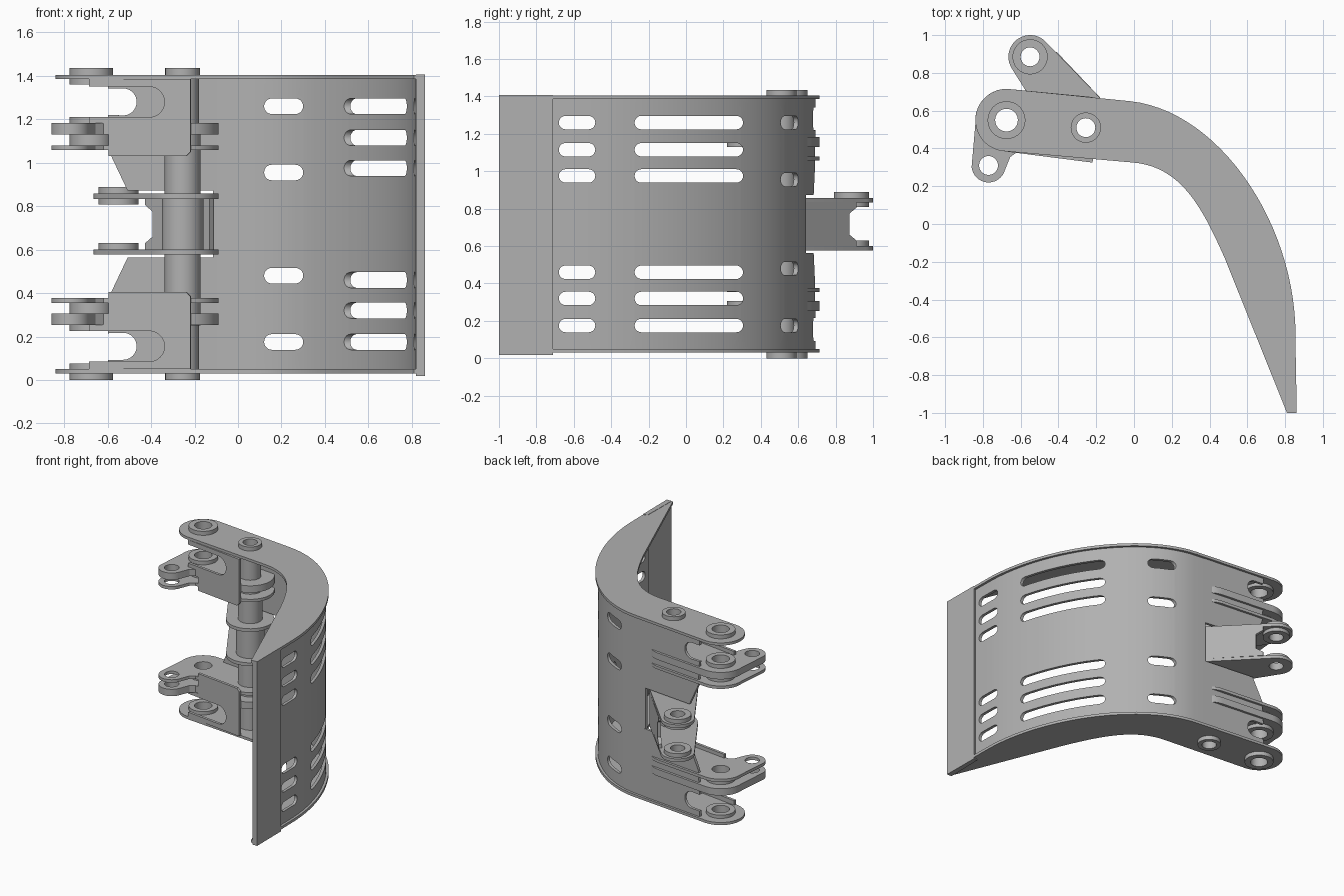
import bpy, bmesh
from math import sin, cos, radians
from mathutils import Vector
from mathutils.geometry import interpolate_bezier

if "Cube" in bpy.data.objects:
    bpy.data.objects.remove(bpy.data.objects["Cube"])

TOTAL = 1.435                       # overall height, parts mirror about its middle
ARM, HINGE = (-.675, .55), (-.255, .51)
EAR, LINK = (-.77, .31), (-.55, .885)

steel = bpy.data.materials.new("steel grey")
steel.use_nodes = True
GREY = (.44, .44, .44, 1)
steel.diffuse_color = GREY
steel.node_tree.nodes["Principled BSDF"].inputs["Base Color"].default_value = GREY
parts = []


def arc(c, r, a0, a1, n=20):
    angles = [radians(a0 + (a1 - a0) * i / n) for i in range(n + 1)]
    return [(c[0] + r * cos(a), c[1] + r * sin(a)) for a in angles]


def circle(c, r):
    return arc(c, r, 0, 351, 39)


def capsule(a, b, z, r=.036):
    return arc((b - r, z), r, -90, 90, 10) + arc((a + r, z), r, 90, 270, 10)


def bezier(*pts):
    knots = [Vector((x, y, 0)) for x, y in pts]
    return [(p.x, p.y) for p in interpolate_bezier(*knots, 28)]


def inset(path, d):
    # Shift a clockwise path to its inner side
    out = []
    for i, p in enumerate(path):
        a, b = Vector(path[max(i - 1, 0)]), Vector(path[min(i + 1, len(path) - 1)])
        t = (b - a).normalized()
        out.append((p[0] + t.y * d, p[1] - t.x * d))
    return out


def plate(name, outlines, thickness, loc, rot=(0, 0, 0)):
    # Filled outlines (inner ones become holes) given a thickness
    curve = bpy.data.curves.new(name, 'CURVE')
    curve.dimensions, curve.fill_mode = '2D', 'BOTH'
    curve.extrude = thickness / 2
    for pts in outlines:
        s = curve.splines.new('POLY')
        s.points.add(len(pts) - 1)
        for p, (x, y) in zip(s.points, pts):
            p.co = (x, y, 0, 1)
        s.use_cyclic_u = True
    tmp = bpy.data.objects.new(name, curve)
    mesh = bpy.data.meshes.new_from_object(tmp)
    bpy.data.objects.remove(tmp)
    bpy.data.curves.remove(curve)
    bm = bmesh.new()
    bm.from_mesh(mesh)
    bmesh.ops.remove_doubles(bm, verts=bm.verts, dist=.0002)
    bmesh.ops.recalc_face_normals(bm, faces=bm.faces)
    bm.to_mesh(mesh)
    bm.free()
    mesh.materials.clear()
    mesh.materials.append(steel)
    ob = bpy.data.objects.new(name, mesh)
    ob.location = loc
    ob.rotation_euler = [radians(a) for a in rot]
    bpy.context.collection.objects.link(ob)
    parts.append(ob)
    return ob


def level(name, outlines, z0, z1):
    return plate(name, outlines, z1 - z0, (0, 0, (z0 + z1) / 2))


def pair(name, outlines, z0, z1):
    level("upper_" + name, outlines, z0, z1)
    level("lower_" + name, outlines, TOTAL - z1, TOTAL - z0)


def upright_pair(name, outline, y, angle):
    plate("upper_" + name, [outline], .02, (0, y, 0), (90, 0, angle))
    flipped = [(x, TOTAL - z) for x, z in outline]
    plate("lower_" + name, [flipped], .02, (0, y, 0), (90, 0, angle))


def ring(c, r, hole):
    return [circle(c, r), circle(c, hole)]


# Curved side plates
outer = bezier((-.02, .65), (.45, .60), (.86, 0), (.855, -.6))
inner = bezier((.48, -.18), (.36, .09), (.25, .30), (0, .325))
side = outer + [(.86, -1), (.81, -1)] + inner + arc(ARM, .165, 265, 84)
pair("side_plate", [side, circle(ARM, .06), circle(HINGE, .05)], 1.385, 1.405)

# Slotted shell between the side plates
back = [(-.11, .659)] + outer + [(.857, -.72)]
shell = level("shell", [inset(back, .018) + inset(back, .04)[::-1]], .05, 1.385)
rows = [1.26, 1.115, .975]
rows += [TOTAL - z for z in rows]
side_slots = [capsule(a, b, z) for z in rows for a, b in ((-.275, .305), (-.68, -.485))]
back_slots = [capsule(.12, .30, z) for z in (1.26, .955, .48, .175)]
cutters = [plate("side_slot_cutter", side_slots, .6, (.7, 0, 0), (90, 0, 90)),
           plate("back_slot_cutter", back_slots, .5, (0, .6, 0), (90, 0, 0))]
for c in cutters:
    c.hide_render = True
    mod = shell.modifiers.new("slots", 'BOOLEAN')
    mod.operation, mod.solver, mod.object = 'DIFFERENCE', 'EXACT', c
bpy.context.view_layer.update()
cut = bpy.data.meshes.new_from_object(
    shell.evaluated_get(bpy.context.evaluated_depsgraph_get()))
shell.modifiers.clear()
shell.data = cut
for c in cutters:
    parts.remove(c)
    bpy.data.objects.remove(c)

# Cutting edge
level("cutting_edge", [[(.82, -1), (.86, -1), (.858, -.71), (.825, -.72)]], .018, 1.407)

# Front and back arm plates with open notches
front = [(-.69, 1.385), (-.22, 1.385), (-.22, 1.05), (-.24, 1.03), (-.6, 1.03),
         (-.6, 1.18), (-.69, 1.18), (-.69, 1.21)]
front += arc((-.41, 1.28), .07, -90, 90) + [(-.69, 1.35)]
upright_pair("arm_front_plate", front, .307, -7.3)
rear = [(-.6, 1.385), (-.105, 1.385), (-.105, .872), (-.51, .872), (-.59, 1.04), (-.6, 1.22)]
rear += arc((-.53, 1.28), .062, -90, 90) + [(-.6, 1.342)]
upright_pair("arm_back_plate", rear, .622, -5.7)

# Bracket plates with ears
bracket = arc(HINGE, .165, -95, 85) + arc(ARM, .165, 85, 185)
bracket += arc(EAR, .09, 185, 335) + [(-.655, .355), (-.62, .38)]
holes = [circle(ARM, .06), circle(HINGE, .05), circle(EAR, .05)]
pair("thick_bracket", [bracket] + holes, 1.13, 1.182)
pair("thin_bracket", [bracket] + holes, 1.058, 1.08)

# Pin bosses on the arms
for label, z0, z1 in (("outer", 1.405, 1.435), ("inner", 1.36, 1.385),
                      ("bracket", 1.182, 1.21), ("spacer", 1.08, 1.13)):
    pair(label + "_arm_boss", ring(ARM, .1, .06), z0, z1)
pair("hinge_boss", ring(HINGE, .08, .05), 1.405, 1.435)

# Hinge tube
pair("tube_end", ring(HINGE, .075, .05), 1.182, 1.385)
level("hinge_tube", ring(HINGE, .083, .05), .25, 1.182)
level("hinge_sleeve", ring(HINGE, .096, .05), .6, .835)

# Centre clevis
clevis = arc(HINGE, .165, -146, 41) + arc(LINK, .115, 41, 214)
pair("clevis_plate", [clevis, circle(LINK, .05), circle(HINGE, .05)], .834, .858)
level("upper_clevis_boss", ring(LINK, .093, .05), .858, .888)
level("upper_inner_clevis_boss", ring(LINK, .093, .05), .808, .834)
level("lower_clevis_boss", ring(LINK, .093, .05), .6, .63)
web = [(-.04, .6), (.39, .6), (.39, .63), (.34, .66), (.34, .775), (.39, .805),
       (.39, .835), (-.04, .835)]
plate("clevis_web", [web], .025, (-.15, .62, 0), (90, 0, 133.5))

# Smooth round walls, keep edges sharp
bpy.ops.object.select_all(action='DESELECT')
for ob in parts:
    ob.select_set(True)
bpy.context.view_layer.objects.active = shell
bpy.ops.object.shade_smooth_by_angle(angle=radians(30))
